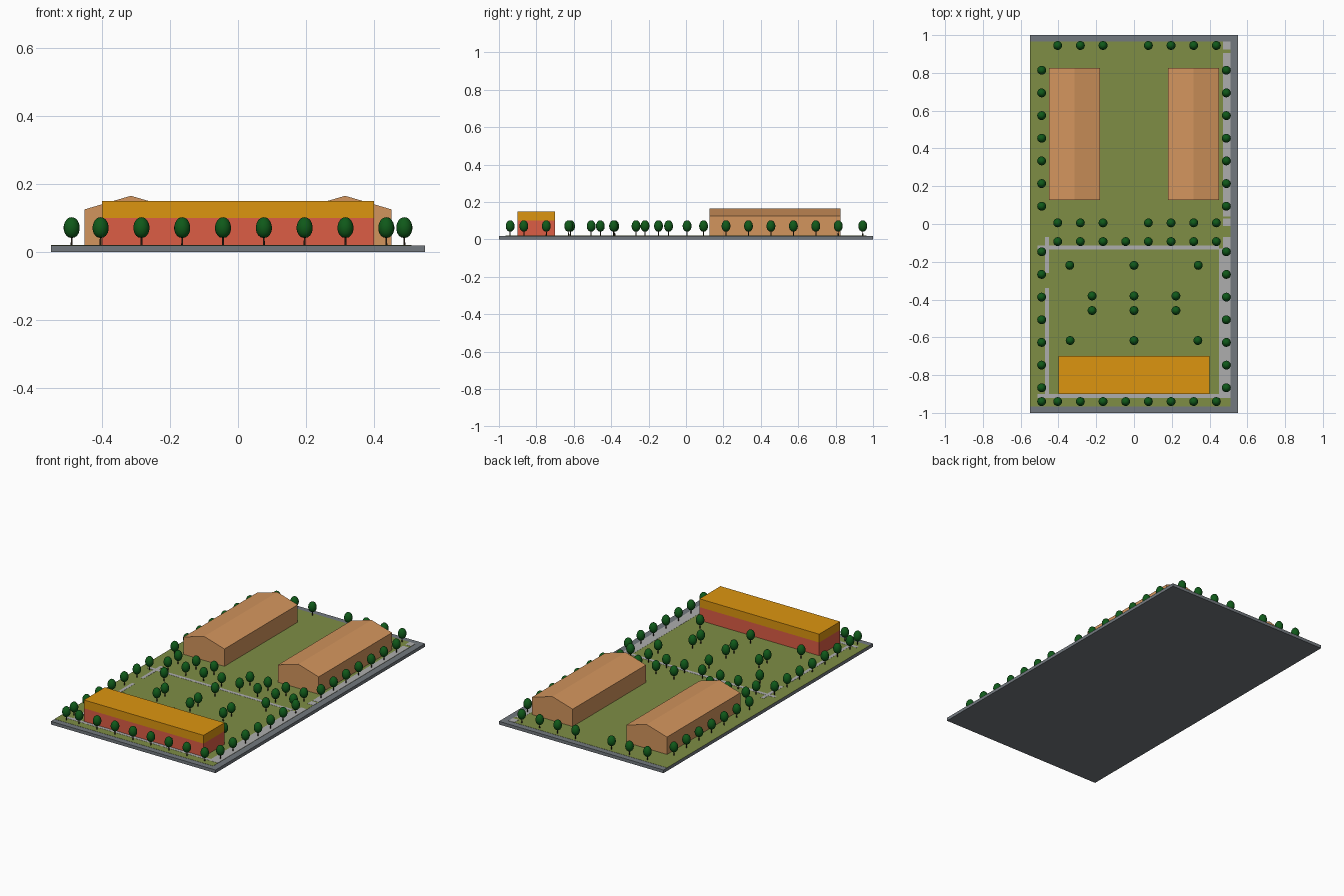
import bpy, bmesh, math

if "Cube" in bpy.data.objects:
    bpy.data.objects.remove(bpy.data.objects["Cube"])

def material(name, rgb):
    m = bpy.data.materials.new(name)
    m.diffuse_color = (*rgb, 1)
    m.use_nodes = True
    m.node_tree.nodes["Principled BSDF"].inputs["Base Color"].default_value = m.diffuse_color
    return m

GREY = material("kerb_grey", (0.17, 0.19, 0.21))
GRASS = material("grass_green", (0.21, 0.27, 0.06))
PAVING = material("paving_light", (0.42, 0.42, 0.42))
RED = material("brick_red", (0.72, 0.11, 0.06))
ORANGE = material("roof_orange", (0.72, 0.30, 0.005))
TAN = material("timber_tan", (0.65, 0.30, 0.11))
LEAF = material("leaf_green", (0.005, 0.10, 0.01))
BARK = material("bark", (0.06, 0.04, 0.02))

def add_object(name, mesh, mat=None):
    ob = bpy.data.objects.new(name, mesh)
    bpy.context.collection.objects.link(ob)
    if mat:
        mesh.materials.append(mat)
    return ob

def prism(bm, profile, y0, y1):
    """Extrude an xz profile (counter-clockwise seen from the front) along y."""
    a = [bm.verts.new((x, y0, z)) for x, z in profile]
    b = [bm.verts.new((x, y1, z)) for x, z in profile]
    n = len(a)
    bm.faces.new(a)
    bm.faces.new(b[::-1])
    for i in range(n):
        j = (i + 1) % n
        bm.faces.new((a[j], a[i], b[i], b[j]))

def rect(x0, x1, z0, z1):
    return [(x0, z0), (x1, z0), (x1, z1), (x0, z1)]

def box(name, x0, x1, y0, y1, z0, z1, mat):
    bm = bmesh.new()
    prism(bm, rect(x0, x1, z0, z1), y0, y1)
    me = bpy.data.meshes.new(name)
    bm.to_mesh(me)
    bm.free()
    return add_object(name, me, mat)

# Ground slab, lawn and paths
G = 0.02
box("ground_slab", -0.55, 0.55, -1, 1, 0, G - 0.001, GREY)
box("lawn", -0.55, 0.51, -0.966, 0.966, G - 0.001, G, GRASS)
paths = [
    (0.47, 0.51, 0.04, 0.905), (0.47, 0.51, 0.925, 0.966), (0.47, 0.51, -0.01, 0.03),
    (0.45, 0.51, -0.92, -0.13), (0.47, 0.51, -0.13, -0.07),
    (-0.51, 0.45, -0.135, -0.115), (-0.51, 0.45, -0.92, -0.90),
    (-0.47, -0.45, -0.115, -0.07), (-0.47, -0.45, -0.26, -0.135),
    (-0.47, -0.45, -0.90, -0.34),
]
for i, (x0, x1, y0, y1) in enumerate(paths):
    box(f"path_{i + 1}", x0, x1, y0, y1, G, G + 0.0008, PAVING)

# Long front hall: red ground floor with orange upper storey
box("hall_lower", -0.40, 0.40, -0.90, -0.70, G, 0.10, RED)
box("hall_upper", -0.40, 0.40, -0.90, -0.70, 0.10, 0.15, ORANGE)

# Two terraces of seven two-storey gabled units
W, MID, EAVE, RIDGE = 0.136, 0.073, 0.125, 0.165
parts = {
    "lower_floor": rect(-W, W, G, MID),
    "upper_floor": rect(-W, W, MID, EAVE),
    "gable_roof": [(-W, EAVE), (W, EAVE), (0, RIDGE)],
}
for part, profile in parts.items():
    bm = bmesh.new()
    prism(bm, profile, 0, 0.1)
    me = bpy.data.meshes.new("terrace_" + part)
    bm.to_mesh(me)
    bm.free()
    me.materials.append(TAN)
    for side, cx in (("left", -0.315), ("right", 0.315)):
        for k in range(7):
            ob = add_object(f"{side}_terrace_{part}_{k + 1}", me)
            ob.location = (cx, 0.126 + 0.1 * k, 0)

# Tree: egg-shaped crown and thin trunk, turned from one profile
def lathe(bm, profile, sides, mat_index):
    rings = []
    for r, z in profile:
        if r == 0:
            rings.append([bm.verts.new((0, 0, z))] * sides)
        else:
            rings.append([bm.verts.new((r * math.cos(t), r * math.sin(t), z))
                          for t in (2 * math.pi * k / sides for k in range(sides))])
    for lo, hi in zip(rings, rings[1:]):
        for k in range(sides):
            j = (k + 1) % sides
            vs = list(dict.fromkeys((lo[k], lo[j], hi[j], hi[k])))
            f = bm.faces.new(vs)
            f.material_index = mat_index
            f.smooth = True

bm = bmesh.new()
crown = [(0, 0.021), (0.009, 0.0225), (0.016, 0.028), (0.021, 0.036), (0.0235, 0.046),
         (0.0235, 0.055), (0.021, 0.065), (0.016, 0.074), (0.009, 0.080), (0, 0.082)]
lathe(bm, crown, 20, 0)
lathe(bm, [(0, 0), (0.003, 0), (0.0022, 0.03)], 8, 1)
tree = bpy.data.meshes.new("tree")
bm.to_mesh(tree)
bm.free()
tree.materials.append(LEAF)
tree.materials.append(BARK)

spots = []
for y, full in ((0.945, False), (0.006, False), (-0.093, True), (-0.94, True)):
    spots += [(-0.404 + 0.12 * k, y) for k in range(8) if full or k != 3]
for x in (-0.489, 0.489):
    spots += [(x, 0.814 - 0.12 * k) for k in range(7)]
    spots += [(x, -0.147 - 0.12 * k) for k in range(7)]
spots.append((-0.489, -0.94))
for y, dx in ((-0.219, 0.34), (-0.381, 0.222), (-0.458, 0.222), (-0.617, 0.338)):
    spots += [(-dx, y), (0, y), (dx, y)]
for i, (x, y) in enumerate(spots):
    add_object(f"tree_{i + 1}", tree).location = (x, y, G)
